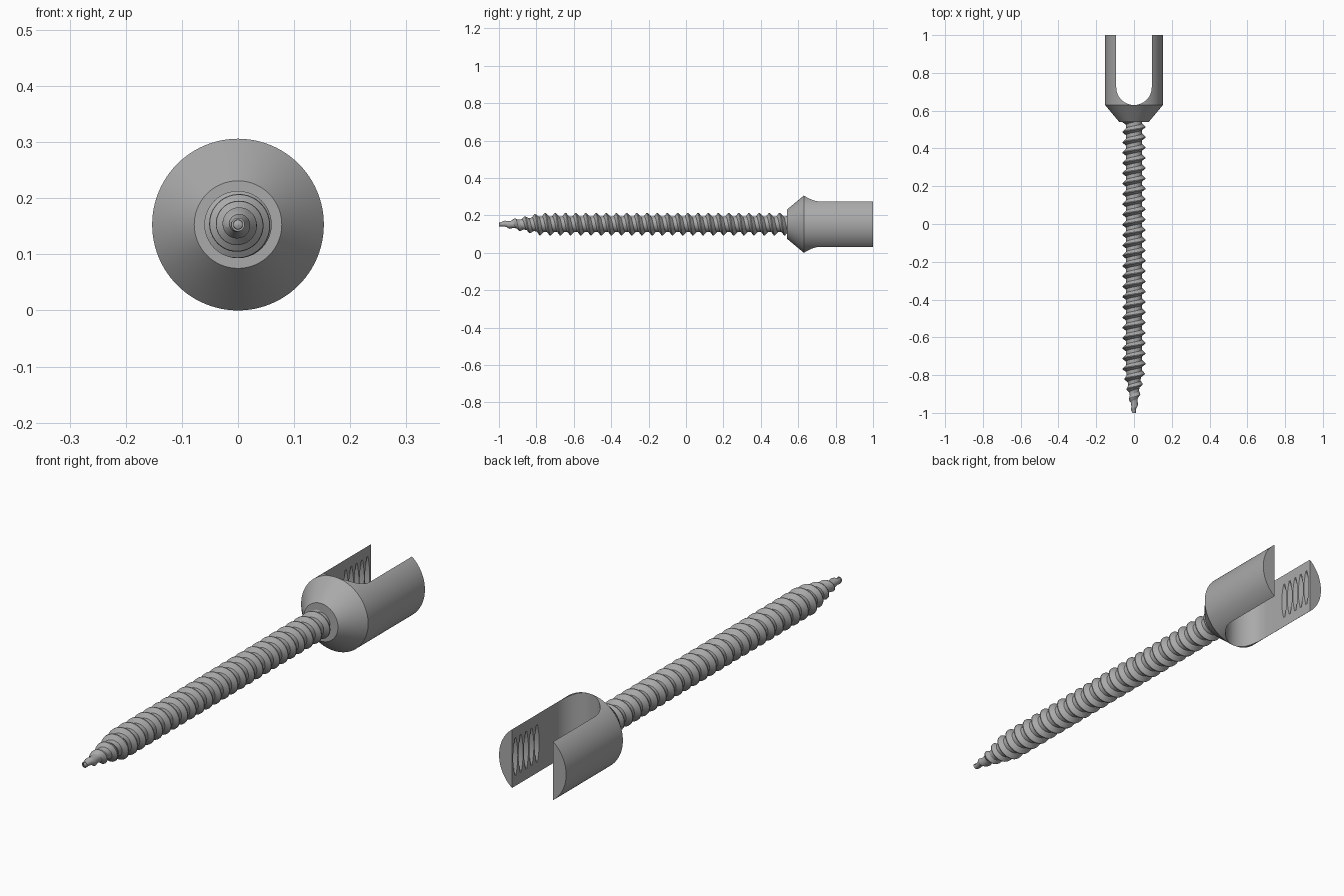
import bpy, bmesh
from math import sin, cos, pi, radians

if "Cube" in bpy.data.objects:
    bpy.data.objects.remove(bpy.data.objects["Cube"], do_unlink=True)

AXIS_Z = 0.153          # height of the screw axis, which runs along y
PITCH = 0.0545

steel = bpy.data.materials.new("steel_grey")
steel.use_nodes = True
GREY = (0.40, 0.40, 0.40, 1)
steel.diffuse_color = GREY
steel.node_tree.nodes["Principled BSDF"].inputs["Base Color"].default_value = GREY


def finish(name, bm):
    bmesh.ops.remove_doubles(bm, verts=bm.verts, dist=1e-5)
    bmesh.ops.recalc_face_normals(bm, faces=bm.faces)
    mesh = bpy.data.meshes.new(name)
    bm.to_mesh(mesh)
    bm.free()
    mesh.materials.append(steel)
    obj = bpy.data.objects.new(name, mesh)
    bpy.context.collection.objects.link(obj)
    return obj


def around(bm, r, t, y):
    return bm.verts.new((r * sin(t), y, AXIS_Z + r * cos(t)))


def lathe(name, profile, sides=96):
    """Closed solid turned about the y axis from (radius, y) points."""
    bm = bmesh.new()
    rings = [[around(bm, r, 2 * pi * i / sides, y) for i in range(sides)] for r, y in profile]
    for a, b in zip(rings, rings[1:]):
        for i in range(sides):
            k = (i + 1) % sides
            bm.faces.new((a[i], a[k], b[k], b[i]))
    bm.faces.new(rings[0])
    bm.faces.new(rings[-1])
    return finish(name, bm)


def select(obj):
    bpy.ops.object.select_all(action="DESELECT")
    obj.select_set(True)
    bpy.context.view_layer.objects.active = obj


def smooth(obj):
    select(obj)
    bpy.ops.object.shade_smooth_by_angle(angle=radians(30))


def cut(obj, cutter):
    cutter.hide_render = True
    mod = obj.modifiers.new("cut", "BOOLEAN")
    mod.operation, mod.solver, mod.object = "DIFFERENCE", "EXACT", cutter
    select(obj)
    bpy.ops.object.modifier_apply(modifier=mod.name)
    bpy.data.objects.remove(cutter, do_unlink=True)


# Forked head: cone and cylinder
head = lathe("forked_head", [(0.078, 0.54), (0.153, 0.63), (0.153, 1.0)])

# U-shaped slot through the head
HALF, CENTRE = 0.094, 0.724
bm = bmesh.new()
outline = [(HALF, 1.1), (-HALF, 1.1)]
outline += [(-HALF * cos(pi * i / 32), CENTRE - HALF * sin(pi * i / 32)) for i in range(33)]
base = bm.faces.new([bm.verts.new((x, y, -0.1)) for x, y in outline])
top = bmesh.ops.extrude_face_region(bm, geom=[base])["geom"]
bmesh.ops.translate(bm, vec=(0, 0, 0.5), verts=[v for v in top if isinstance(v, bmesh.types.BMVert)])
cut(head, finish("slot_cutter", bm))

# Internal thread grooves on the inner faces of the arms
groove, step = [], 0.035
for i in range(5):
    y = 0.82 + i * step
    groove += [(0.088, y), (0.122, y + 0.4 * step), (0.122, y + 0.6 * step)]
groove.append((0.088, 0.82 + 5 * step))
cut(head, lathe("groove_cutter", groove))
smooth(head)

# Threaded shaft: one helical surface with root and crest, tapered to the tip
SIDES, TURNS, START, END = 40, 31, -1.0, 0.545
ROOT, CREST = 0.042, 0.060
section = [(-0.14, ROOT), (0.22, ROOT), (0.46, CREST), (0.54, CREST)]
n = len(section)
phase = 0.50 - 0.5 * PITCH - 29 * PITCH


def taper(y):
    return max(0.2, min(1.0, 0.2 + 0.8 * (y + 1) / 0.22))


bm = bmesh.new()
columns = []
for i in range(SIDES):
    column = []
    for j in range(TURNS * n):
        offset, r = section[j % n]
        y = phase + PITCH * (j // n + offset + i / SIDES)
        y = min(max(y, START), END)
        column.append(around(bm, r * taper(y), 2 * pi * i / SIDES, y))
    columns.append(column)
for i in range(SIDES):
    a, b = columns[i], columns[(i + 1) % SIDES]
    shift = n if i == SIDES - 1 else 0
    for j in range(len(a) - 1 - shift):
        bm.faces.new((a[j], b[j + shift], b[j + 1 + shift], a[j + 1]))
bmesh.ops.dissolve_degenerate(bm, dist=1e-5, edges=bm.edges)
shaft = finish("threaded_shaft", bm)
smooth(shaft)

# Rounded tip
tip = lathe("shaft_tip", [(0.002, -1.0), (0.008, -0.997), (0.011, -0.99), (0.010, -0.95)], 32)
smooth(tip)
